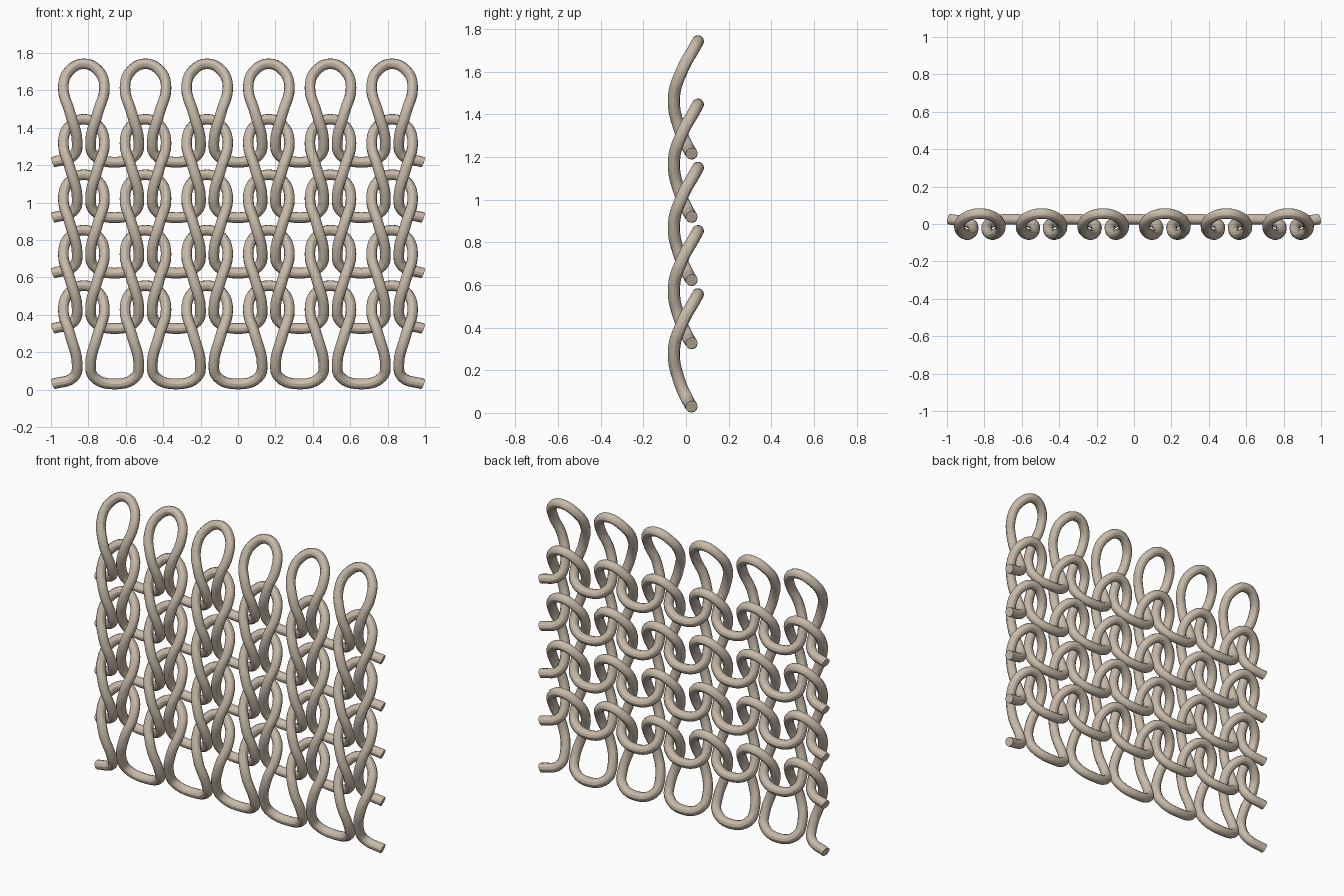
import bpy

if "Cube" in bpy.data.objects:
    bpy.data.objects.remove(bpy.data.objects["Cube"])

STITCHES, ROWS = 6, 5
PITCH, RISE, RADIUS = 0.3296, 0.2965, 0.0285

yarn = bpy.data.materials.new("yarn")
yarn.diffuse_color = (0.58, 0.50, 0.40, 1)
yarn.use_nodes = True
yarn.node_tree.nodes["Principled BSDF"].inputs["Base Color"].default_value = yarn.diffuse_color

# Left half of one stitch: (x from stitch centre, y, z), from the low link up to the shoulder
HALF = [
    (-PITCH / 2, 0.026, 0.030),
    (-0.053, 0.004, 0.068),
    (-0.036, -0.027, 0.137),
    (-0.073, -0.057, 0.290),
    (-0.110, -0.014, 0.430),
    (-0.078, 0.035, 0.518),
]
TOP = (0.0, 0.056, 0.556)
# Mirror the half to get a full stitch (the next stitch starts on the last point)
STITCH = HALF + [TOP] + [(-x, y, z) for x, y, z in reversed(HALF[1:])]


def yarn_row(row):
    """One continuous yarn running through all the stitches of a row."""
    pts = []
    for i in range(STITCHES):
        cx = (i - (STITCHES - 1) / 2) * PITCH
        pts += [(cx + x, y, z + row * RISE) for x, y, z in STITCH]
    pts.append((STITCHES / 2 * PITCH, HALF[0][1], HALF[0][2] + row * RISE))

    curve = bpy.data.curves.new(f"yarn_row_{row + 1}", "CURVE")
    curve.dimensions = "3D"
    curve.bevel_depth = RADIUS
    curve.bevel_resolution = 4
    curve.resolution_u = 5
    curve.use_fill_caps = True
    spline = curve.splines.new("BEZIER")
    spline.bezier_points.add(len(pts) - 1)
    for bp, co in zip(spline.bezier_points, pts):
        bp.co = co
        bp.handle_left_type = bp.handle_right_type = "AUTO"
    curve.materials.append(yarn)
    obj = bpy.data.objects.new(f"yarn_row_{row + 1}", curve)
    bpy.context.collection.objects.link(obj)
    return obj


rows = [yarn_row(r) for r in range(ROWS)]

# Turn the yarns into meshes, smooth along the tube with crisp cut ends
for obj in rows:
    obj.select_set(True)
bpy.context.view_layer.objects.active = rows[0]
bpy.ops.object.convert(target="MESH")
bpy.ops.object.shade_smooth_by_angle()
